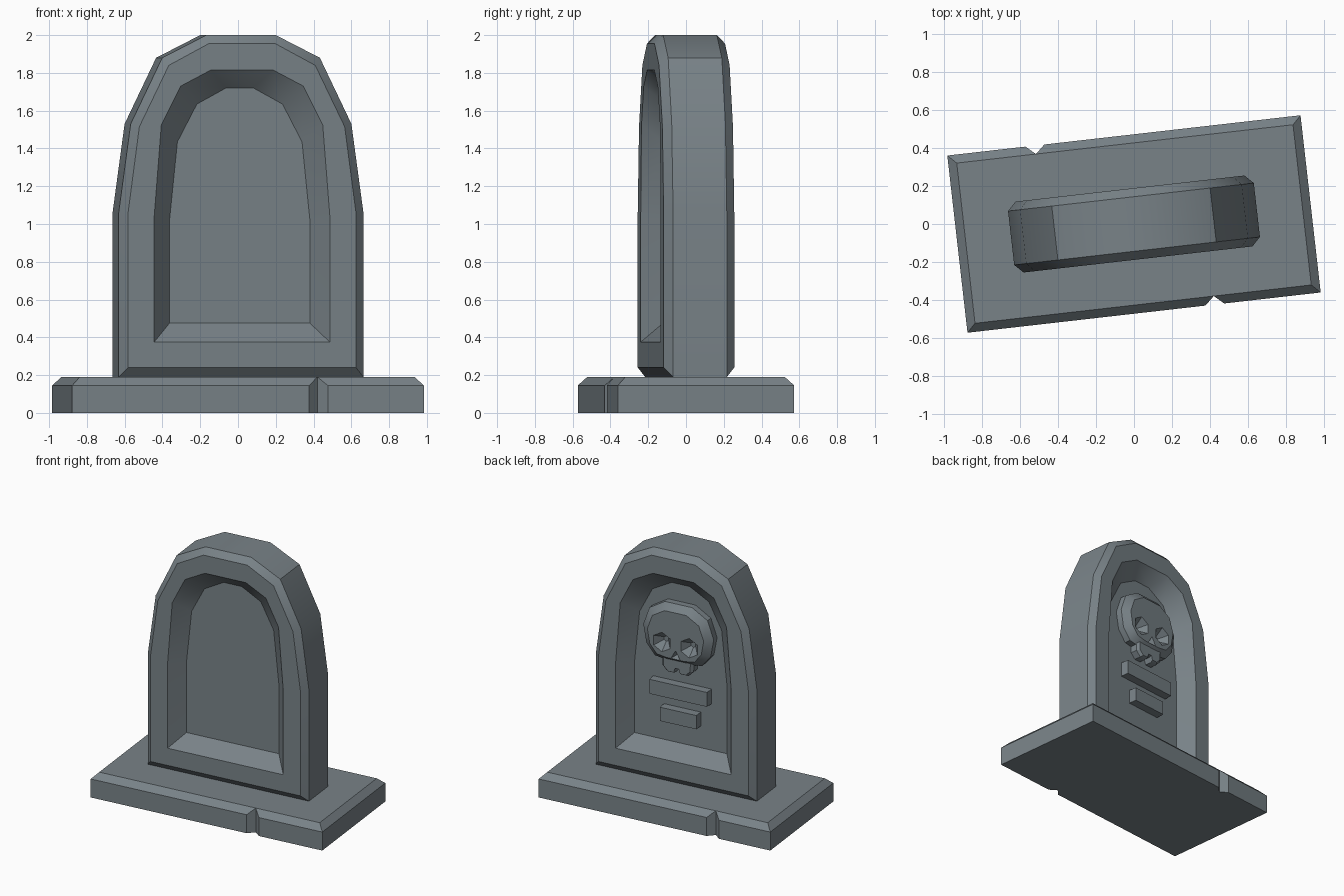
import bpy, bmesh, math
from mathutils import Matrix

old = bpy.data.objects.get("Cube")
if old:
    bpy.data.objects.remove(old, do_unlink=True)

stone = bpy.data.materials.new("slate_grey")
stone.use_nodes = True
colour = (0.19, 0.225, 0.245, 1)
stone.diffuse_color = colour
stone.node_tree.nodes["Principled BSDF"].inputs["Base Color"].default_value = colour
parts = []


def loft(name, rings):
    """Closed solid through rings that share a point count."""
    bm = bmesh.new()
    loops = [[bm.verts.new(p) for p in ring] for ring in rings]
    n = len(loops[0])
    for a, b in zip(loops, loops[1:]):
        for i in range(n):
            j = (i + 1) % n
            bm.faces.new((a[i], a[j], b[j], b[i]))
    bm.faces.new(loops[0])
    bm.faces.new(loops[-1])
    bmesh.ops.remove_doubles(bm, verts=bm.verts[:], dist=0.0001)
    bmesh.ops.recalc_face_normals(bm, faces=bm.faces[:])
    mesh = bpy.data.meshes.new(name)
    bm.to_mesh(mesh)
    bm.free()
    ob = bpy.data.objects.new(name, mesh)
    bpy.context.collection.objects.link(ob)
    mesh.materials.append(stone)
    parts.append(ob)
    return ob


def arch(half, y):
    """Mirror a half outline of (x, z) points into a full ring at depth y."""
    return [(x, y, z) for x, z in half] + [(-x, y, z) for x, z in reversed(half)]


def carve(ob, sides, radius, depth, x, y, z):
    """Cut a tapered socket whose mouth sits at depth y."""
    bpy.ops.mesh.primitive_cone_add(vertices=sides, radius1=radius, radius2=radius * 0.25,
                                    depth=depth, location=(x, y - depth / 2, z),
                                    rotation=(math.pi / 2, 0, 0))
    cutter = bpy.context.object
    cutter.hide_render = True
    mod = ob.modifiers.new("socket", "BOOLEAN")
    mod.operation = "DIFFERENCE"
    mod.solver = "EXACT"
    mod.object = cutter
    bpy.context.view_layer.objects.active = ob
    bpy.ops.object.modifier_apply(modifier=mod.name)
    bpy.data.objects.remove(cutter, do_unlink=True)


# Plinth with a chipped notch in each long edge
def plinth_ring(z, inset):
    hx, hy, chip, deep = 0.937 - inset, 0.47 - inset, 0.05, 0.045
    ring = []
    for side, nx in ((-1, 0.375), (1, -0.472)):
        w = 0 if inset else chip
        ring += [(side * hx, side * hy, z), (nx + side * w, side * hy, z),
                 (nx, side * (0.47 - deep), z), (nx - side * w, side * hy, z),
                 (-side * hx, side * hy, z)]
    return ring


loft("plinth", [plinth_ring(0, 0), plinth_ring(0.145, 0), plinth_ring(0.19, 0.045)])

# Headstone: chamfered arch with a sunken panel on both faces
rim = [(0.652, 0.19), (0.652, 1.06), (0.588, 1.53), (0.42, 1.88), (0.185, 2.0)]
face = [(0.607, 0.24), (0.607, 1.06), (0.547, 1.515), (0.39, 1.84), (0.177, 1.955)]
lip = [(0.468, 0.375), (0.468, 1.04), (0.43, 1.525), (0.327, 1.73), (0.166, 1.815)]
floor = [(0.374, 0.475), (0.374, 1.02), (0.332, 1.435), (0.228, 1.635), (0.073, 1.72)]
steps = [(floor, 0.08), (lip, 0.188), (face, 0.188), (rim, 0.143)]
loft("headstone", [arch(h, -y) for h, y in steps]
     + [arch(h, y) for h, y in reversed(steps)])


# Raised carvings on the back panel
def relief(name, half, cx, cz, levels):
    """Outline raised from the panel; levels are (depth, scale)."""
    return loft(name, [[(cx + x * s, y, cz + (z - cz) * s) for x, _, z in arch(half, 0)]
                       for y, s in levels])


cranium = [(0.09, 1.13), (0.19, 1.145), (0.26, 1.23), (0.285, 1.37), (0.235, 1.51), (0.11, 1.585)]
skull = relief("skull", cranium, -0.01, 1.34, [(0.07, 1), (0.13, 1), (0.175, 0.8)])
for side in (-1, 1):
    carve(skull, 6, 0.085, 0.075, -0.01 + side * 0.11, 0.185, 1.285)
carve(skull, 3, 0.05, 0.06, -0.01, 0.185, 1.195)

jaw = [(0.018, 1.085), (0.03, 1.045), (0.085, 1.045), (0.125, 1.085), (0.13, 1.17)]
relief("jaw", jaw, -0.01, 1.12, [(0.07, 1), (0.135, 1), (0.155, 0.85)])

for name, half_width, low, high in (("upper_plaque", 0.237, 0.84, 0.955),
                                    ("lower_plaque", 0.15, 0.645, 0.755)):
    relief(name, [(half_width, low), (half_width, high)], -0.015, (low + high) / 2,
           [(0.07, 1), (0.145, 0.98)])

# Turn everything slightly and smooth the gentle curves
turn = Matrix.Rotation(math.radians(6.5), 4, "Z")
bpy.ops.object.select_all(action="DESELECT")
for ob in parts:
    ob.data.transform(turn)
    ob.select_set(True)
bpy.context.view_layer.objects.active = parts[0]
bpy.ops.object.shade_smooth_by_angle(angle=math.radians(30))
